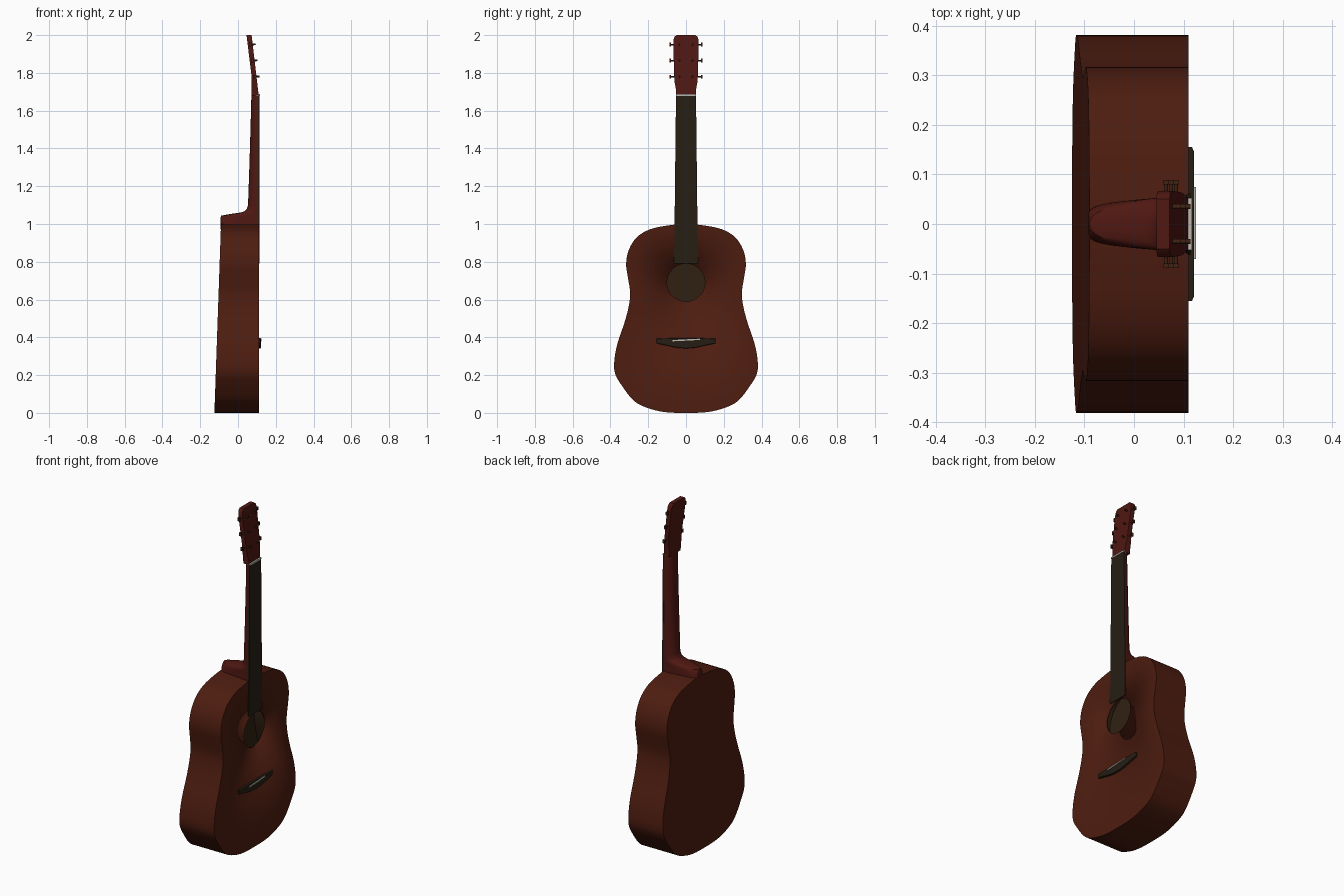
import bpy, bmesh, math
from mathutils import Vector, Matrix

if "Cube" in bpy.data.objects:
    bpy.data.objects.remove(bpy.data.objects["Cube"])


def material(name, rgb):
    m = bpy.data.materials.new(name)
    m.diffuse_color = (*rgb, 1)
    m.use_nodes = True
    m.node_tree.nodes["Principled BSDF"].inputs["Base Color"].default_value = m.diffuse_color
    return m


WOOD = material("body_wood", (.075, .012, .005))
INSIDE = material("inner_wood", (.03, .015, .006))
NECK = material("neck_wood", (.08, .009, .006))
DARK = material("dark_wood", (.02, .013, .007))
IVORY = material("ivory", (.5, .48, .42))
METAL = material("tuner_metal", (.05, .015, .006))


def finish(name, bm, mat, angle=35):
    bmesh.ops.recalc_face_normals(bm, faces=bm.faces)
    me = bpy.data.meshes.new(name)
    bm.to_mesh(me)
    bm.free()
    ob = bpy.data.objects.new(name, me)
    bpy.context.collection.objects.link(ob)
    me.materials.append(mat)
    bpy.ops.object.select_all(action='DESELECT')
    ob.select_set(True)
    bpy.context.view_layer.objects.active = ob
    bpy.ops.object.shade_smooth_by_angle(angle=math.radians(angle))
    return ob


def loft(name, rings, mat, cap_end=True):
    bm = bmesh.new()
    vs = [[bm.verts.new(p) for p in r] for r in rings]
    n = len(vs[0])
    for a, b in zip(vs, vs[1:]):
        for i in range(n):
            j = (i + 1) % n
            bm.faces.new((a[i], a[j], b[j], b[i]))
    bm.faces.new(vs[0])
    if cap_end:
        bm.faces.new(vs[-1])
    return finish(name, bm, mat)


def box(name, centre, size, mat, tilt=0):
    bm = bmesh.new()
    bmesh.ops.create_cube(bm, size=1, matrix=Matrix.Translation(centre)
                          @ Matrix.Rotation(tilt, 4, 'X') @ Matrix.Diagonal((*size, 1)))
    return finish(name, bm, mat)


def smooth_loop(pts, steps):
    """Closed Catmull-Rom curve through 2D points."""
    P, out = [Vector(p) for p in pts], []
    n = len(P)
    for i in range(n):
        a, b, c, d = P[i - 1], P[i], P[(i + 1) % n], P[(i + 2) % n]
        for k in range(steps):
            t = k / steps
            out.append(.5 * (2 * b + (c - a) * t + (2 * a - 5 * b + 4 * c - d) * t * t
                             + (3 * b - a - 3 * c + d) * t ** 3))
    return out


# hollow body: tilted flat back, sides, front with a round sound hole
half = [(.11, .004), (.20, .025), (.275, .063), (.34, .145), (.376, .21), (.379, .28),
        (.362, .37), (.325, .48), (.302, .57), (.296, .64), (.307, .715), (.317, .79),
        (.302, .865), (.26, .93), (.19, .972), (.09, .993)]
outline = smooth_loop([(0, 0)] + half + [(0, 1)] + [(-y, z) for y, z in half[::-1]], 4)
FRONT, HOLE = .11, Vector((0, .69))
back = [(-.125 + .035 * p.y, p.x, p.y) for p in outline]
front = [(FRONT, p.x, p.y) for p in outline]
hole = [(FRONT, *(HOLE + (p - HOLE).normalized() * .1)) for p in outline]
body = loft("body", [back, front, hole], WOOD, cap_end=False)
body.data.materials.append(INSIDE)
shell = body.modifiers.new("wall", 'SOLIDIFY')
shell.thickness, shell.offset, shell.material_offset = .01, -1, 1

# neck with heel: D-shaped sections (z, back x, half width, squareness, taper)
sections = [(.97, -.092, .058, .3, .3), (1.015, -.092, .058, .35, .3), (1.032, -.092, .058, .55, .3),
            (1.044, -.09, .058, .85, .2), (1.053, -.04, .058, .9, .1), (1.061, .015, .058, .9, 0),
            (1.068, .036, .058, .9, 0), (1.08, .047, .058, .9, 0), (1.10, .053, .058, .9, 0),
            (1.3, .06, .056, .9, 0), (1.5, .066, .054, .9, 0), (1.69, .071, .052, .9, 0)]
rings = []
for z, xb, w, e, taper in sections:
    ring = []
    for i in range(25):
        a = math.pi * i / 24
        s, c = max(math.sin(a), 0) ** e, math.cos(a)
        if i in (0, 24):
            s = 0
        y = math.copysign(abs(c) ** e if abs(c) > 1e-6 else 0, c)
        ring.append((.108 - (.108 - xb) * s, w * y * (1 - taper * s), z))
    rings.append(ring)
loft("neck", rings, NECK)

# fretboard and nut
loft("fretboard", [[(.106, -w, z), (.114, -w, z), (.114, w, z), (.106, w, z)]
                   for z, w in ((.79, .063), (1.68, .053))], DARK)
box("nut", (.108, 0, 1.683), (.018, .104, .009), IVORY)


# headstock, leaning back
def head_front(z):
    return .109 - .037 * (z - 1.685) / .315


def head_back(z):
    return .071 if z < 1.79 else .071 - .026 * (z - 1.79) / .21


rows = [(1.68, .052), (1.71, .053), (1.75, .060), (1.79, .063), (1.95, .067),
        (1.98, .065), (1.992, .06), (2.0, .05)]
loft("headstock", [[(head_back(z), -w, z), (head_front(z), -w, z),
                    (head_front(z), w, z), (head_back(z), w, z)] for z, w in rows], NECK)


# tuners: front post, side shaft and button
def rod(name, a, b, r):
    a, b = Vector(a), Vector(b)
    bm = bmesh.new()
    rot = (b - a).to_track_quat('Z', 'Y').to_matrix().to_4x4()
    bmesh.ops.create_cone(bm, cap_ends=True, segments=12, radius1=r, radius2=r,
                          depth=(b - a).length, matrix=Matrix.Translation((a + b) / 2) @ rot)
    return finish(name, bm, METAL)


for z in (1.78, 1.865, 1.95):
    f = head_front(z)
    x = (f + head_back(z)) / 2
    for s in (-1, 1):
        rod("tuner_post", (f - .01, s * .035, z), (f + .016, s * .035, z + .002), .005)
        rod("tuner_shaft", (x, s * .05, z), (x, s * .082, z), .004)
        box("tuner_button", (x, s * .084, z), (.012, .009, .02), METAL)

# bridge and saddle
edge = [(-.155, .393), (-.155, .368), (-.05, .345), (0, .341), (.05, .345),
        (.155, .368), (.155, .393), (.07, .396), (-.07, .396)]
loft("bridge", [[(x, y * k, .375 + (z - .375) * k) for y, z in edge]
                for x, k in ((.106, 1), (.117, 1), (.121, .94))], DARK)
box("saddle", (.119, .002, .386), (.012, .145, .007), IVORY, math.radians(3))
